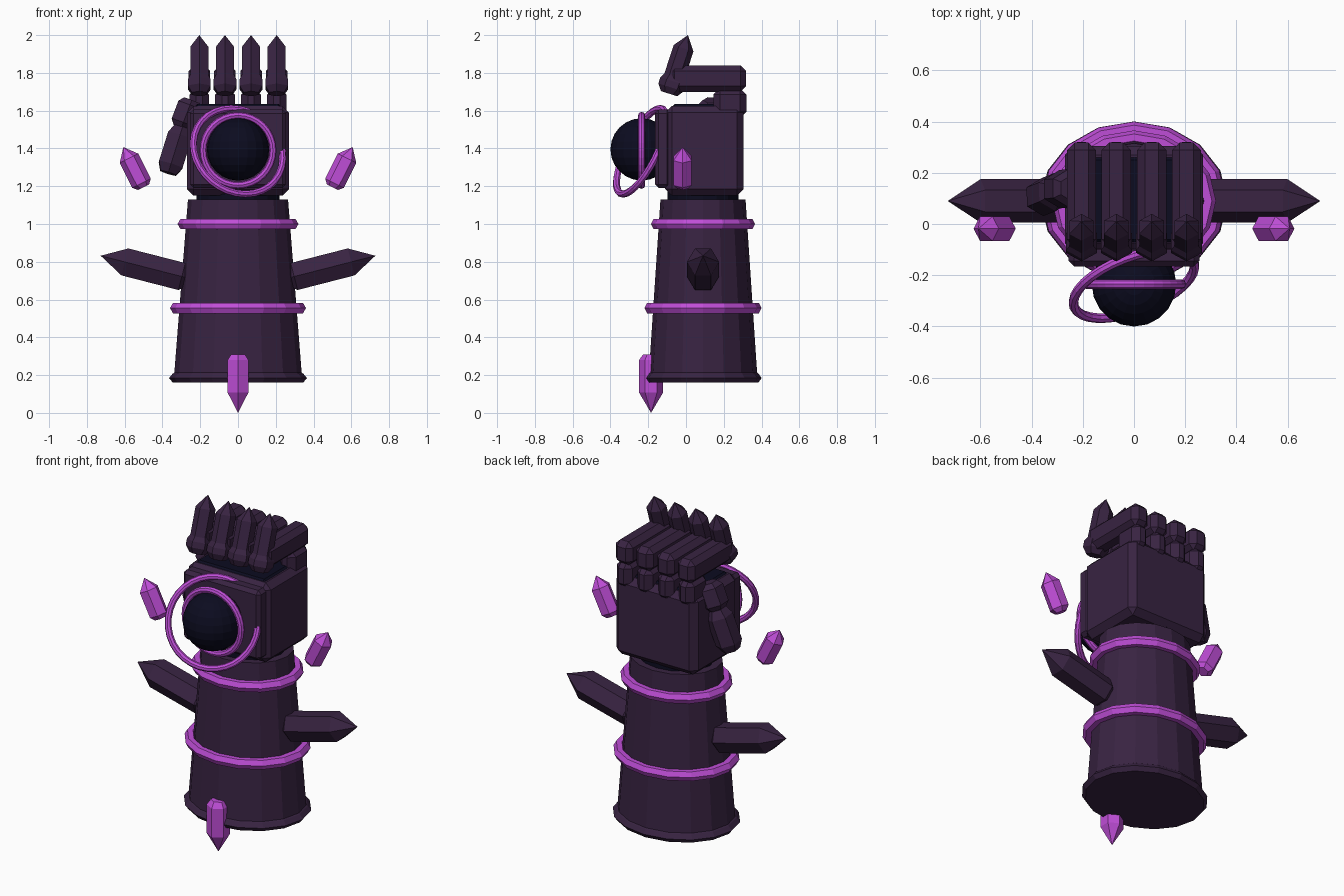
import bpy, bmesh, math
from mathutils import Vector

if "Cube" in bpy.data.objects:
    bpy.data.objects.remove(bpy.data.objects["Cube"])


def material(name, rgb):
    m = bpy.data.materials.new(name)
    m.diffuse_color = (*rgb, 1)
    m.use_nodes = True
    m.node_tree.nodes["Principled BSDF"].inputs["Base Color"].default_value = m.diffuse_color
    return m


PLUM = material("dark plum", (0.040, 0.017, 0.054))
GLOW = material("bright violet", (0.52, 0.075, 0.68))
NAVY = material("night navy", (0.0035, 0.0035, 0.014))


def add(name, bm, mat):
    bmesh.ops.recalc_face_normals(bm, faces=bm.faces)
    me = bpy.data.meshes.new(name)
    bm.to_mesh(me)
    bm.free()
    me.materials.append(mat)
    ob = bpy.data.objects.new(name, me)
    bpy.context.collection.objects.link(ob)
    return ob


def rod(name, mat, p0, p1, profile, sides=6, spin=0.0, squash=1.0):
    """Loft of polygon rings along p0-p1; profile holds (fraction, radius)."""
    p0, p1 = Vector(p0), Vector(p1)
    d = (p1 - p0).normalized()
    v = Vector((0, 1, 0))
    v = (v - d * v.dot(d)).normalized()
    u = d.cross(v)
    bm = bmesh.new()
    rings = []
    for t, r in profile:
        c = p0.lerp(p1, t)
        if r == 0:
            rings.append([bm.verts.new(c)])
            continue
        angles = [spin + math.tau * i / sides for i in range(sides)]
        rings.append([bm.verts.new(c + v * (r * squash * math.cos(a)) + u * (r * math.sin(a)))
                      for a in angles])
    for a, b in zip(rings, rings[1:]):
        for i in range(sides):
            j = (i + 1) % sides
            if len(b) == 1:
                bm.faces.new((a[i], a[j], b[0]))
            else:
                bm.faces.new((a[i], a[j], b[j], b[i]))
    for ring in (rings[0], rings[-1]):
        if len(ring) > 1:
            bm.faces.new(ring)
    return add(name, bm, mat)


def box(name, mat, lo, hi, bevel):
    """Chamfered box between two corners."""
    lo, hi = Vector(lo), Vector(hi)
    bm = bmesh.new()
    bmesh.ops.create_cube(bm, size=1)
    for w in bm.verts:
        w.co = Vector([(lo[k] + hi[k]) / 2 + w.co[k] * (hi[k] - lo[k]) for k in range(3)])
    bmesh.ops.bevel(bm, geom=bm.edges[:], offset=bevel, segments=1, affect='EDGES', profile=0.5)
    return add(name, bm, mat)


def torus(name, loc, major, minor, normal=(0, 0, 1), squash=1.0, seg=16, mseg=6):
    rot = Vector(normal).to_track_quat('Z', 'Y').to_euler() if normal != (0, 0, 1) else (0, 0, 0)
    bpy.ops.mesh.primitive_torus_add(location=loc, rotation=rot, major_radius=major,
                                     minor_radius=minor, major_segments=seg, minor_segments=mseg)
    ob = bpy.context.object
    ob.name = name
    ob.scale.y = squash
    ob.data.materials.append(GLOW)
    return ob


CY = 0.09      # depth of the forearm axis
SQ = 0.85      # forearm is oval

# Forearm with flared hem, wrist core and two glowing bands
L = 0.97
rod("forearm", PLUM, (0, CY, 0.16), (0, CY, 1.13),
    [(0, 0.345), (0.025, 0.365), (0.05, 0.345), (0.055, 0.337), (1, 0.265)], 16, 0, SQ)
rod("wrist_core", NAVY, (0, CY, 1.08), (0, CY, 1.20), [(0, 0.22), (1, 0.22)], 16, 0, SQ)
torus("lower_band", (0, CY, 0.555), 0.328, 0.032, squash=0.86)
torus("upper_band", (0, CY, 1.0), 0.288, 0.032, squash=0.86)

# Palm block with layered plate
box("palm", PLUM, (-0.27, -0.11, 1.15), (0.27, 0.305, 1.625), 0.035)
box("palm_plate", PLUM, (-0.255, -0.165, 1.19), (0.255, -0.08, 1.605), 0.02)
box("palm_core", NAVY, (-0.225, -0.07, 1.58), (0.225, 0.26, 1.635), 0.01)

# Four curled fingers
for n, x in enumerate((-0.205, -0.069, 0.069, 0.205), 1):
    box(f"finger_root_{n}", PLUM, (x - 0.052, 0.145, 1.56), (x + 0.052, 0.32, 1.72), 0.035)
    box(f"finger_middle_{n}", PLUM, (x - 0.057, -0.09, 1.70), (x + 0.057, 0.318, 1.84), 0.03)
    rod(f"finger_joint_{n}", PLUM, (x, -0.09, 1.69), (x, -0.055, 1.80),
        [(0, 0.045), (0.3, 0.07), (0.6, 0.07), (1, 0.045)])
    rod(f"claw_{n}", PLUM, (x, -0.085, 1.71), (x, 0.01, 2.0),
        [(0, 0.04), (0.1, 0.055), (0.76, 0.055), (1, 0)])

# Thumb folded on the side
CAPSULE = [(0, 0.05), (0.18, 0.075), (0.82, 0.075), (1, 0.05)]
rod("thumb_tip", PLUM, (-0.37, 0.10, 1.27), (-0.295, 0.13, 1.51), CAPSULE)
rod("thumb_root", PLUM, (-0.30, 0.135, 1.51), (-0.245, 0.14, 1.655), CAPSULE)

# Orb on the palm with two rings, the outer one tilted into the plate
bm = bmesh.new()
bmesh.ops.create_uvsphere(bm, u_segments=20, v_segments=12, radius=0.165)
add("orb", bm, NAVY).location = (0, -0.235, 1.395)
torus("inner_orb_ring", (0, -0.235, 1.39), 0.185, 0.019, (0, -1, 0), seg=32, mseg=8)
torus("outer_orb_ring", (0, -0.235, 1.385), 0.25, 0.019, (0.38, -1, 0.5), seg=32, mseg=8)

# Mirrored arm spikes and floating shards
SHARD = [(0, 0.6), (0.1, 1), (0.72, 1), (1, 0)]
for side, s in (("left", -1), ("right", 1)):
    rod(f"{side}_arm_spike", PLUM, (s * 0.27, CY, 0.715), (s * 0.727, CY, 0.832),
        [(0, 0.06), (0.06, 0.085), (0.72, 0.085), (1, 0)])
    rod(f"{side}_shard", GLOW, (s * 0.5, -0.018, 1.195), (s * 0.607, -0.018, 1.407),
        [(t, r * 0.055) for t, r in SHARD], 6, math.pi / 6)

# Downward shard in front of the hem
rod("lower_shard", GLOW, (0, -0.185, 0.31), (0, -0.185, 0.0),
    [(t, r * 0.064) for t, r in ((0, 0.65), (0.1, 1), (0.65, 1), (1, 0))])
